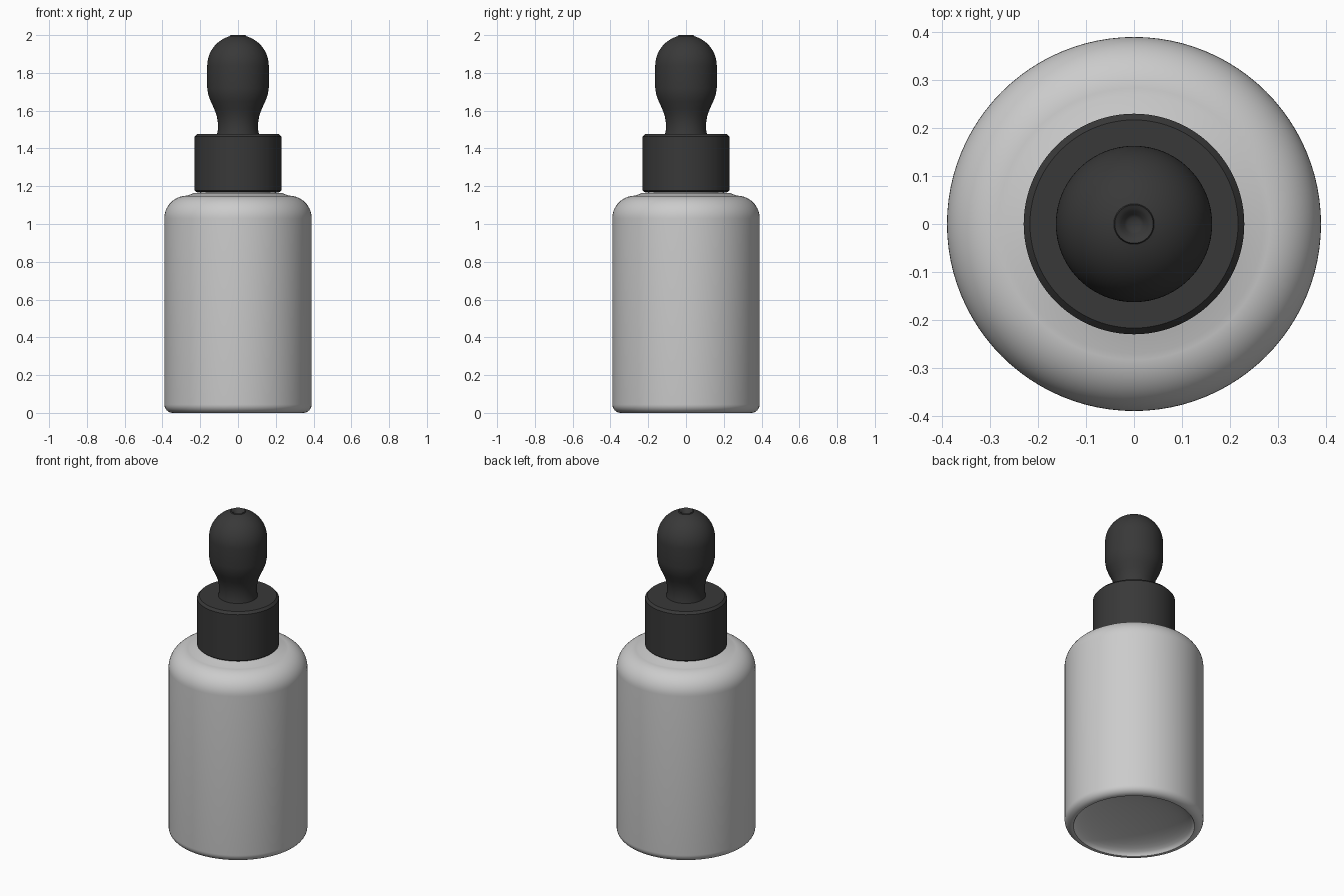
import bpy, bmesh, math

cube = bpy.data.objects.get("Cube")
if cube:
    bpy.data.objects.remove(cube, do_unlink=True)


def make_material(name, value):
    mat = bpy.data.materials.new(name)
    mat.use_nodes = True
    color = (value, value, value, 1)
    mat.diffuse_color = color
    bsdf = next(n for n in mat.node_tree.nodes if n.type == "BSDF_PRINCIPLED")
    bsdf.inputs["Base Color"].default_value = color
    return mat


def arc(cr, cz, rad_r, rad_z, start, end, steps):
    """Elliptical arc of (radius, height) points, angles in degrees."""
    angles = [math.radians(start + (end - start) * i / steps) for i in range(steps + 1)]
    return [(cr + rad_r * math.cos(a), cz + rad_z * math.sin(a)) for a in angles]


def lathe(name, profile, mat, segments=96):
    """Turn a (radius, height) profile around the z axis."""
    bm = bmesh.new()
    verts = [bm.verts.new((max(r, 0), 0, z)) for r, z in profile]
    edges = [bm.edges.new(pair) for pair in zip(verts, verts[1:])]
    bmesh.ops.spin(bm, geom=verts + edges, cent=(0, 0, 0), axis=(0, 0, 1),
                   angle=math.tau, steps=segments, use_duplicate=False)
    bmesh.ops.remove_doubles(bm, verts=bm.verts, dist=0.0002)
    bmesh.ops.recalc_face_normals(bm, faces=bm.faces)
    mesh = bpy.data.meshes.new(name)
    bm.to_mesh(mesh)
    bm.free()
    mesh.materials.append(mat)
    obj = bpy.data.objects.new(name, mesh)
    bpy.context.collection.objects.link(obj)
    bpy.ops.object.select_all(action="DESELECT")
    obj.select_set(True)
    bpy.context.view_layer.objects.active = obj
    bpy.ops.object.shade_smooth_by_angle(angle=math.radians(35))
    return obj


glass = make_material("pale_grey_glass", 0.6)
rubber = make_material("charcoal_rubber", 0.04)

# Bottle: domed hollow base, rounded heel, straight wall, round shoulder, neck
base = [(0.34 * math.sin(t * math.pi / 20), 0.07 * math.cos(t * math.pi / 20))
        for t in range(10)]
heel = arc(0.345, 0.045, 0.045, 0.045, -90, 0, 8)
shoulder = arc(0.27, 1.03, 0.12, 0.12, 0, 90, 14)
neck = [(0.235, 1.163), (0.2, 1.168), (0.195, 1.2), (0, 1.2)]
lathe("bottle", base + [(0.34, 0)] + heel + shoulder + neck, glass)

# Screw cap with a small bevelled top edge
lathe("cap", [(0, 1.175), (0.222, 1.17), (0.23, 1.177), (0.23, 1.462),
              (0.217, 1.476), (0, 1.476)], rubber)

# Squeeze bulb: waisted stem, round top, small dimple at the tip
stem = [(0, 1.47), (0.112, 1.47), (0.106, 1.5), (0.107, 1.54), (0.113, 1.575),
        (0.126, 1.61), (0.144, 1.648), (0.157, 1.682), (0.163, 1.72)]
dome = arc(0, 1.837, 0.163, 0.163, 0, 75, 16)
dimple = [(0.034, 1.997), (0.027, 1.993), (0.02, 1.982), (0.013, 1.977), (0, 1.976)]
lathe("dropper_bulb", stem + dome + [(0.04, 2.0)] + dimple, rubber)
